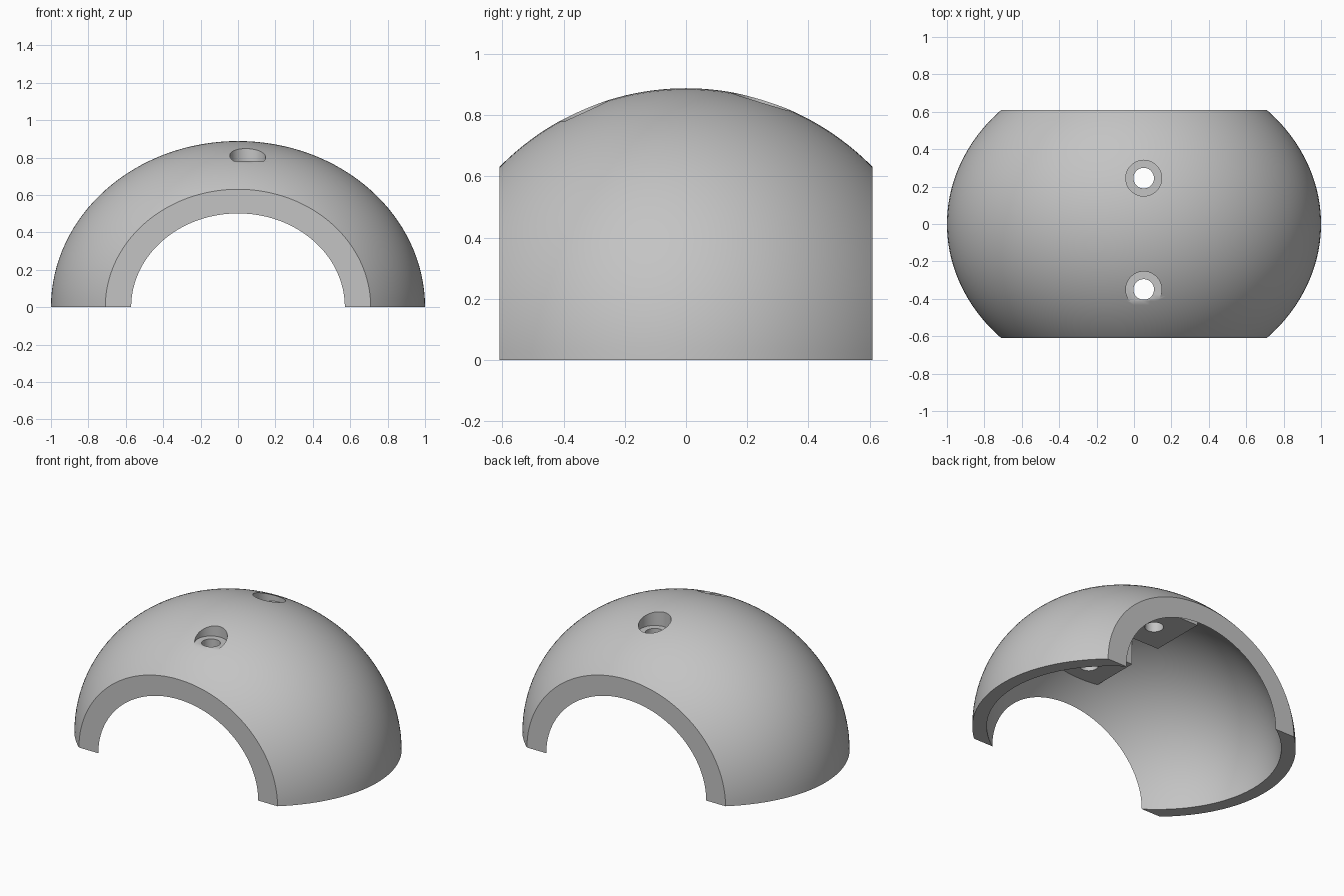
import bpy, bmesh, math
from mathutils import Matrix

cube = bpy.data.objects.get("Cube")
if cube:
    bpy.data.objects.remove(cube, do_unlink=True)

OUTER = (1.0, 0.866, 0.888)   # half axes of the dome
WALL = 0.085
END_Y = 0.61                  # flat cut at front and back
HOLE_X = 0.052
HOLES = {"front": -0.35, "back": 0.245}
FLOOR_Z = 0.78                # counterbore floor
BOSS_Z = 0.62                 # underside of the screw bosses

grey = bpy.data.materials.new("plain grey")
grey.use_nodes = True
grey.diffuse_color = (0.55, 0.55, 0.55, 1)
grey.node_tree.nodes["Principled BSDF"].inputs["Base Color"].default_value = (0.55, 0.55, 0.55, 1)


def add_object(name, bm):
    mesh = bpy.data.meshes.new(name)
    bmesh.ops.recalc_face_normals(bm, faces=bm.faces[:])
    bm.to_mesh(mesh)
    bm.free()
    mesh.materials.append(grey)
    obj = bpy.data.objects.new(name, mesh)
    bpy.context.collection.objects.link(obj)
    return obj


def ellipsoid(radii):
    # Poles lie along y, so rings run parallel to the end cuts
    bm = bmesh.new()
    bmesh.ops.create_uvsphere(bm, u_segments=128, v_segments=96, radius=1,
                              matrix=Matrix.Rotation(math.pi / 2, 4, 'X'))
    bmesh.ops.scale(bm, vec=radii, verts=bm.verts)
    return bm


def trim(bm, point, normal):
    geom = bm.verts[:] + bm.edges[:] + bm.faces[:]
    cut = bmesh.ops.bisect_plane(bm, geom=geom, dist=1e-5, plane_co=point,
                                 plane_no=normal, clear_outer=True)
    edges = [e for e in cut["geom_cut"] if isinstance(e, bmesh.types.BMEdge)]
    bmesh.ops.contextual_create(bm, geom=edges)


def block(name, x, y, size, z0, z1):
    bm = bmesh.new()
    bmesh.ops.create_cube(bm, size=1)
    bmesh.ops.scale(bm, vec=(size, size, z1 - z0), verts=bm.verts)
    bmesh.ops.translate(bm, vec=(x, y, (z0 + z1) / 2), verts=bm.verts)
    return add_object(name, bm)


def cylinder(name, x, y, radius, z0, z1):
    bm = bmesh.new()
    bmesh.ops.create_cone(bm, cap_ends=True, segments=48, radius1=radius, radius2=radius,
                          depth=z1 - z0, matrix=Matrix.Translation((x, y, (z0 + z1) / 2)))
    return add_object(name, bm)


def subtract(target, cutter):
    mod = target.modifiers.new("cut", 'BOOLEAN')
    mod.operation = 'DIFFERENCE'
    mod.solver = 'EXACT'
    mod.object = cutter
    bpy.context.view_layer.objects.active = target
    bpy.ops.object.modifier_apply(modifier=mod.name)
    bpy.data.objects.remove(cutter, do_unlink=True)


# Half dome with flat ends and a flat base
bm = ellipsoid(OUTER)
for side in (-1, 1):
    trim(bm, (0, side * END_Y, 0), (0, side, 0))
trim(bm, (0, 0, 0), (0, 0, -1))
shell = add_object("domed_shell", bm)

# Hollow interior, leaving square bosses hanging under the screw holes
cavity = add_object("cavity", ellipsoid([r - WALL for r in OUTER]))
for name, y in HOLES.items():
    subtract(cavity, block(name + "_boss", HOLE_X, y, 0.36, BOSS_Z, 1.1))
subtract(shell, cavity)

# Counterbored screw holes
for name, y in HOLES.items():
    subtract(shell, cylinder(name + "_bore", HOLE_X, y, 0.096, FLOOR_Z, 1.1))
    subtract(shell, cylinder(name + "_hole", HOLE_X, y, 0.055, 0.4, 1.1))

# Smooth curved surfaces, crisp rims
bpy.ops.object.select_all(action='DESELECT')
shell.select_set(True)
bpy.context.view_layer.objects.active = shell
bpy.ops.object.shade_smooth_by_angle(angle=math.radians(30))
